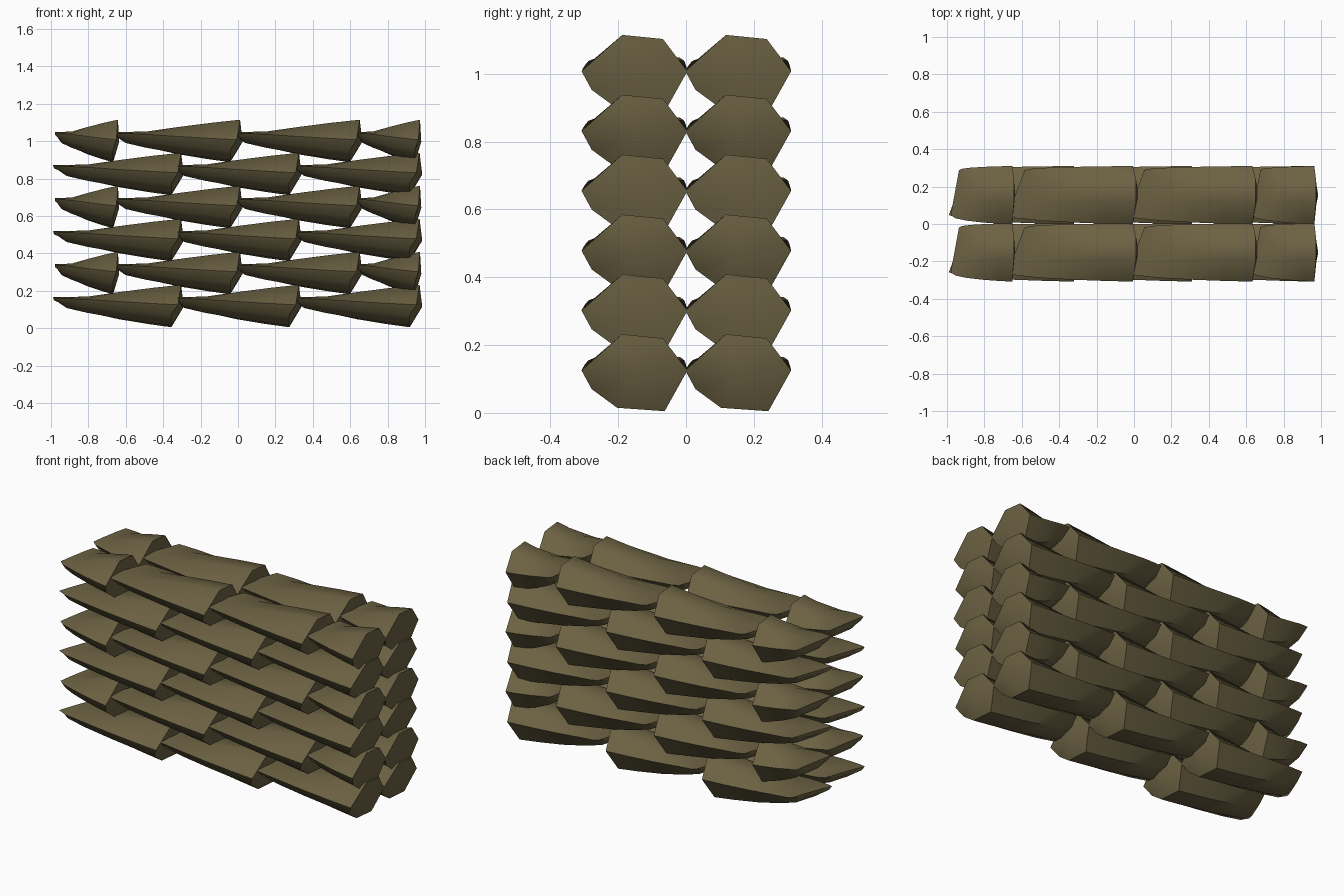
import bpy, bmesh, math

if "Cube" in bpy.data.objects:
    bpy.data.objects.remove(bpy.data.objects["Cube"])

canvas = bpy.data.materials.new("olive_canvas")
canvas.diffuse_color = (0.15, 0.122, 0.056, 1)
canvas.use_nodes = True
canvas.node_tree.nodes["Principled BSDF"].inputs["Base Color"].default_value = canvas.diffuse_color

# Cross-sections (y, z) around the bag: flat tied end and full end
FLAT = [(-0.105, 0.045), (-0.04, 0.047), (0.07, 0.047), (0.135, 0.045),
        (0.07, 0.028), (-0.04, 0.022), (-0.085, 0.028)]
FULL = [(-0.155, 0.005), (-0.035, 0.112), (0.085, 0.10), (0.157, 0.005),
        (0.09, -0.115), (-0.05, -0.105), (-0.125, -0.05)]
# Stations: position along bag, side-width blend, top blend, bottom blend
STATIONS = [(0.0, 0.0, 0.0, 0.0), (0.08, 0.35, 0.0, 0.27), (0.25, 0.6, 0.03, 0.47),
            (0.5, 0.8, 0.4, 0.7), (0.75, 0.93, 0.75, 0.88), (0.955, 1.0, 1.0, 1.0)]


def make_bag(name, x0, length, yc, zc):
    bm = bmesh.new()
    s = length / 0.7
    rings = []
    for t, wy, wt, wb in STATIONS:
        ring = []
        for i, (a, b) in enumerate(zip(FLAT, FULL)):
            wz = wt if i in (1, 2) else (wb if i >= 4 else (wt + wb) / 2)
            y = a[0] + (b[0] - a[0]) * wy
            z = a[1] + (b[1] - a[1]) * wz
            skew = 0.09 * s * (1 - t) ** 3 * (y + 0.105) / 0.24
            lean = s * (0.02 if z > 0.03 else -0.04 if z < -0.03 else 0) * t ** 3
            ring.append(bm.verts.new((x0 + length * t + skew + lean, yc + y, zc + z)))
        rings.append(ring)
    n = len(FLAT)
    for r1, r2 in zip(rings, rings[1:]):
        for i in range(n):
            bm.faces.new((r1[i], r1[(i + 1) % n], r2[(i + 1) % n], r2[i]))
    bm.faces.new(rings[0])
    # Puffed end with a blunt tip
    tip = bm.verts.new((x0 + length, yc, zc - 0.005))
    for i in range(n):
        bm.faces.new((rings[-1][i], rings[-1][(i + 1) % n], tip))
    bmesh.ops.recalc_face_normals(bm, faces=bm.faces)
    me = bpy.data.meshes.new(name)
    bm.to_mesh(me)
    bm.free()
    me.materials.append(canvas)
    ob = bpy.data.objects.new(name, me)
    bpy.context.collection.objects.link(ob)
    bpy.ops.object.select_all(action='DESELECT')
    ob.select_set(True)
    bpy.context.view_layer.objects.active = ob
    bpy.ops.object.shade_smooth_by_angle(angle=math.radians(50))


# Courses alternate: three whole bags, then half, whole, whole, half
WHOLE = [(-0.99, 0.70), (-0.36, 0.70), (0.28, 0.705)]
MIXED = [(-0.98, 0.345), (-0.675, 0.70), (-0.035, 0.70), (0.63, 0.35)]
for row in range(6):
    for col, yc in enumerate((-0.153, 0.153)):
        for k, (x0, length) in enumerate(MIXED if row % 2 else WHOLE):
            make_bag(f"sandbag_r{row}_c{col}_{k}", x0, length, yc, 0.12 + 0.1765 * row)
